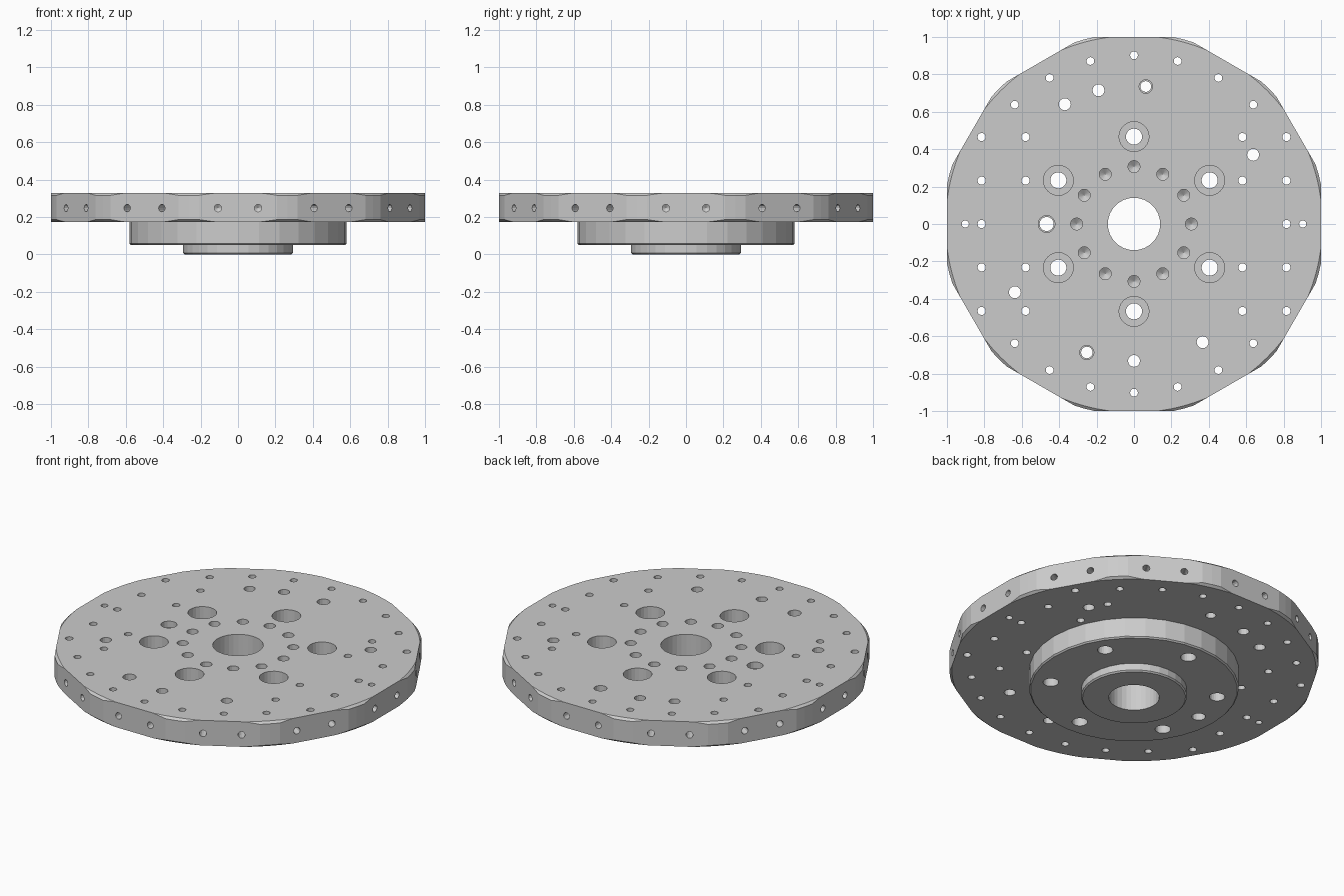
import bpy, bmesh
from math import radians, sin, cos, pi
from mathutils import Matrix

if "Cube" in bpy.data.objects:
    bpy.data.objects.remove(bpy.data.objects["Cube"])

TOP, PLATE_Z, HUB_Z = 0.328, 0.175, 0.05


def lathe(bm, profile, n, mat=Matrix(), phase=0.0):
    """Closed turned solid from (radius, z) points, listed bottom to top."""
    rings = []
    for r, z in profile:
        rings.append([bm.verts.new(mat @ Matrix.Translation(
            (r * cos(phase + 2 * pi * i / n), r * sin(phase + 2 * pi * i / n), z)).translation)
            for i in range(n)])
    for a, b in zip(rings, rings[1:]):
        for i in range(n):
            j = (i + 1) % n
            bm.faces.new((a[i], a[j], b[j], b[i]))
    bm.faces.new(rings[0][::-1])
    bm.faces.new(rings[-1])


def make(name, bm):
    bmesh.ops.recalc_face_normals(bm, faces=bm.faces)
    me = bpy.data.meshes.new(name)
    bm.to_mesh(me)
    bm.free()
    ob = bpy.data.objects.new(name, me)
    bpy.context.collection.objects.link(ob)
    return ob


def boolean(ob, tool, op):
    tool.hide_render = True
    m = ob.modifiers.new(tool.name, 'BOOLEAN')
    m.operation, m.object, m.solver = op, tool, 'EXACT'
    bpy.context.view_layer.objects.active = ob
    bpy.ops.object.modifier_apply(modifier=m.name)
    bpy.data.objects.remove(tool)


# Round plate with chamfered rim
bm = bmesh.new()
lathe(bm, [(1.008, PLATE_Z), (1.022, PLATE_Z + 0.012),
           (1.022, TOP - 0.012), (1.008, TOP)], 96)
plate = make("mounting_plate", bm)

# Twelve flats trimmed around the rim
bm = bmesh.new()
lathe(bm, [(1 / cos(pi / 12), -0.1), (1 / cos(pi / 12), 0.5)], 12, phase=pi / 12)
boolean(plate, make("flats_cutter", bm), 'INTERSECT')

# Stepped hub below the plate
bm = bmesh.new()
lathe(bm, [(0.285, 0), (0.293, 0.008), (0.293, HUB_Z), (0.572, HUB_Z),
           (0.58, HUB_Z + 0.008), (0.58, 0.25)], 32)
boolean(plate, make("hub", bm), 'UNION')

# All holes are gathered in one cutter
bm = bmesh.new()


def hole(x, y, profile, n=16):
    lathe(bm, profile, n, Matrix.Translation((x, y, 0)))


def through(r):
    return [(r, -0.1), (r, 0.5)]


def polar(r, deg):
    return r * cos(radians(deg)), r * sin(radians(deg))


# Centre bore
hole(0, 0, through(0.14), 32)

# Six counterbored bolt holes
for k in range(6):
    hole(*polar(0.467, 30 + 60 * k),
         [(0.043, -0.1), (0.043, 0.14), (0.08, 0.14), (0.08, 0.5)], 24)

# Twelve blind holes with drill-point bottoms
for k in range(12):
    hole(*polar(0.307, 30 * k), [(0.002, 0.14), (0.032, 0.16), (0.032, 0.5)])

# Small holes on the outer circle and in side columns
for s in (1, -1):
    for a in range(-45, 46, 15):
        hole(*polar(0.902, s * 90 + a), through(0.021), 12)
    hole(s * 0.902, 0, through(0.019), 12)
    hole(s * 0.815, 0, through(0.022), 12)
    for x in (0.58, 0.815):
        for y in (-0.465, -0.232, 0.232, 0.465):
            hole(s * x, y, through(0.022), 12)

# Plain medium holes
for x, y in ((-0.19, 0.715), (-0.37, 0.64), (0.637, 0.37),
             (-0.637, -0.365), (0.367, -0.632), (0, -0.732)):
    hole(x, y, through(0.032))

# Holes with a shallow shoulder
for x, y, r in ((0.063, 0.735, 0.036), (-0.467, 0, 0.045), (-0.252, -0.687, 0.038)):
    hole(x, y, [(r - 0.007, -0.1), (r - 0.007, TOP - 0.04),
                (r, TOP - 0.04), (r, 0.5)])

# Pairs of radial holes in each rim flat
for k in range(12):
    for off in (-0.107, 0.107):
        m = (Matrix.Rotation(radians(30 * k), 4, 'Z')
             @ Matrix.Translation((0, off, 0.248)) @ Matrix.Rotation(pi / 2, 4, 'Y'))
        lathe(bm, [(0.002, 0.85), (0.02, 0.862), (0.02, 1.1)], 12, m)

boolean(plate, make("hole_cutter", bm), 'DIFFERENCE')
